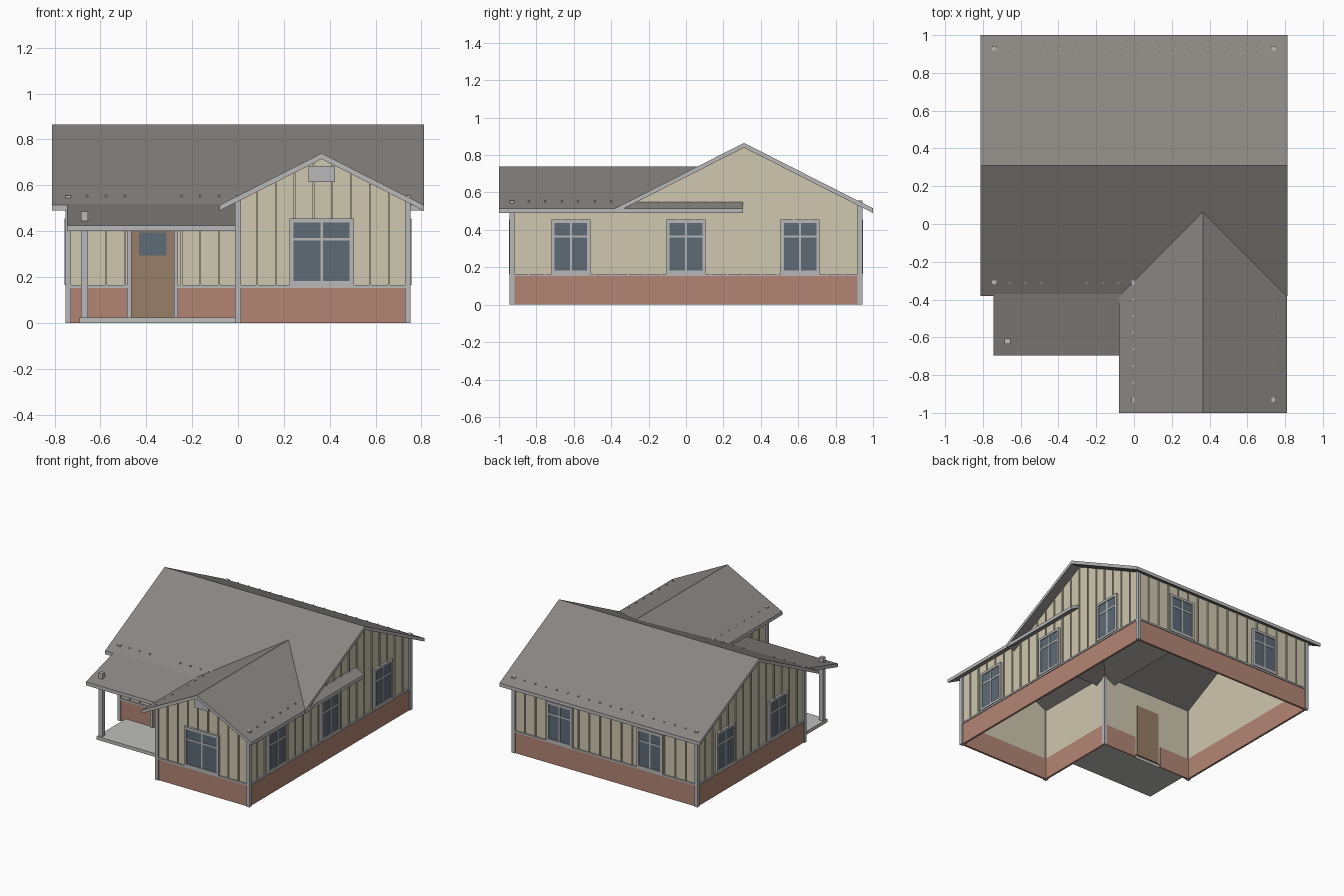
import bpy, bmesh
from mathutils import Vector

if "Cube" in bpy.data.objects:
    bpy.data.objects.remove(bpy.data.objects["Cube"])


def material(name, rgb):
    m = bpy.data.materials.new(name)
    m.diffuse_color = (*rgb, 1)
    m.use_nodes = True
    m.node_tree.nodes["Principled BSDF"].inputs["Base Color"].default_value = m.diffuse_color
    return m


CREAM = material("cream_siding", (.62, .57, .43))
BRICK = material("brick", (.45, .235, .175))
TRIM = material("trim", (.48, .48, .48))
ROOF = material("roofing", (.255, .24, .225))
GLASS = material("glass", (.11, .145, .18))
WOOD = material("door_wood", (.31, .21, .135))
STONE = material("porch_concrete", (.52, .52, .50))


def finish(name, bm, *mats):
    bmesh.ops.recalc_face_normals(bm, faces=bm.faces[:])
    me = bpy.data.meshes.new(name)
    bm.to_mesh(me)
    bm.free()
    for m in mats:
        me.materials.append(m)
    ob = bpy.data.objects.new(name, me)
    bpy.context.collection.objects.link(ob)
    return ob


def boxes(name, ranges, mat):
    """One object made of boxes, each given as (x0, x1, y0, y1, z0, z1)."""
    bm = bmesh.new()
    for x0, x1, y0, y1, z0, z1 in ranges:
        vs = bmesh.ops.create_cube(bm, size=1)["verts"]
        for v in vs:
            v.co = Vector(((x0 + x1) / 2 + v.co.x * (x1 - x0),
                           (y0 + y1) / 2 + v.co.y * (y1 - y0),
                           (z0 + z1) / 2 + v.co.z * (z1 - z0)))
    return finish(name, bm, mat)


def prism(name, profile, axis, a, b, *mats):
    """Extrude a (u, z) profile along x or y from a to b."""
    bm = bmesh.new()
    place = (lambda u, z, t: (t, u, z)) if axis == "x" else (lambda u, z, t: (u, t, z))
    ends = [[bm.verts.new(place(u, z, t)) for u, z in profile] for t in (a, b)]
    for e in ends:
        bm.faces.new(e)
    n = len(profile)
    for i in range(n):
        j = (i + 1) % n
        bm.faces.new((ends[0][i], ends[0][j], ends[1][j], ends[1][i]))
    if len(mats) > 1:                      # vertical faces take the second material
        bm.normal_update()
        for f in bm.faces:
            f.material_index = int(abs(f.normal.z) < .3)
    return finish(name, bm, *mats)


def on_wall(wall, u0, u1, z0, z1, d0, d1):
    """Box range on a wall: u along it, d outwards from its face."""
    axis, pos, out = wall
    p, q = sorted((pos + out * d0, pos + out * d1))
    return (p, q, u0, u1, z0, z1) if axis == "x" else (u0, u1, p, q, z0, z1)


def main_gable(u):
    return .84 - abs(u - .31) * .514 if u > -.31 else .535


def wing_gable(u):
    return .715 - abs(u - .365) * .514


def eave(u):
    return .556


# Walls: position, extent along the wall, top profile, batten height, brick spans
FRONT, RIGHT, LEFT = ("y", -.93, -1), ("x", .74, 1), ("x", -.74, -1)
BACK, PORCH, INNER = ("y", .93, 1), ("y", -.31, -1), ("x", 0, -1)
WALLS = {
    "wing_front": (FRONT, 0, .74, [(.74, .53), (.365, .725), (0, .53)], wing_gable, [(0, .74)]),
    "right": (RIGHT, -.93, .93, [(.93, .53), (.31, .85), (-.31, .53), (-.93, .53)], main_gable, [(-.93, .93)]),
    "left": (LEFT, -.31, .93, [(.93, .53), (.31, .85), (-.31, .53)], main_gable, [(-.31, .93)]),
    "back": (BACK, -.74, .74, [(.74, .53), (-.74, .53)], eave, [(-.74, .74)]),
    "porch": (PORCH, -.74, 0, [(0, .53), (-.74, .53)], eave, [(-.74, -.485), (-.265, 0)]),
    "wing_inner": (INNER, -.93, -.31, [(-.31, .53), (-.93, .53)], eave, [(-.93, -.31)]),
}
for name, (wall, u0, u1, top, height, spans) in WALLS.items():
    axis, pos, out = wall
    base = .02 if name == "porch" else .15
    prism(name + "_siding", [(u0, base), (u1, base)] + top, axis, pos, pos - out * .008, CREAM)
    boxes(name + "_brick_base", [on_wall(wall, a, b, 0, .155, -.01, .005) for a, b in spans], BRICK)
    boxes(name + "_brick_cap", [on_wall(wall, a, b, .153, .165, 0, .011) for a, b in spans], TRIM)
    n = round((u1 - u0) / .087)
    us = [u0 + (u1 - u0) * i / n for i in range(1, n)]
    us = [u for u in us if not (name == "porch" and -.49 < u < -.26)]
    boxes(name + "_battens", [on_wall(wall, u - .004, u + .004, .165,
          .556 if name == "right" and u < -.31 else height(u), 0, .008) for u in us], CREAM)

# Corner boards
boxes("corner_boards", [(x - .0125, x + .0125, y - .0125, y + .0125, 0, .556)
      for x, y in ((-.74, .93), (.74, .93), (.74, -.93), (0, -.93), (0, -.31), (-.74, -.31))], TRIM)


def window(name, wall, c, w, z0=.165, z1=.455):
    a, b, t, m = c - w / 2, c + w / 2, .018, .365
    bars = [(a, a + t, z0, z1), (b - t, b, z0, z1), (a, b, z0, z0 + t), (a, b, z1 - t, z1),
            (c - .006, c + .006, z0, z1), (a, b, m - .006, m + .006)]
    boxes(name + "_frame", [on_wall(wall, *r, 0, .016 if i < 4 else .013)
                            for i, r in enumerate(bars)], TRIM)
    boxes(name + "_glass", [on_wall(wall, a + .005, b - .005, z0 + .005, z1 - .005, -.004, .010)], GLASS)


# Windows
window("front_window", FRONT, .365, .28)
for i, y in enumerate((-.615, 0, .61)):
    window(f"right_window_{i + 1}", RIGHT, y, .21)
    if i:
        window(f"left_window_{i}", LEFT, y, .21)
for i, x in enumerate((-.365, .365)):
    window(f"back_window_{i + 1}", BACK, x, .21)

# Gable vent
boxes("gable_vent", [on_wall(FRONT, .308, .424, .615, .685, 0, .016)], TRIM)

# Front door
boxes("door", [on_wall(PORCH, -.465, -.28, .02, .405, -.012, .008)], WOOD)
boxes("door_glass", [on_wall(PORCH, -.432, -.312, .295, .395, 0, .012)], GLASS)
boxes("door_frame", [on_wall(PORCH, *r, 0, .016) for r in
      ((-.485, -.465, .02, .42), (-.28, -.262, .02, .42), (-.485, -.262, .405, .42))], TRIM)

# Porch floor and post
boxes("porch_floor", [(-.69, -.005, -.65, -.31, 0, .024)], STONE)
boxes("porch_post", [(-.685, -.655, -.635, -.605, .02, .485)], TRIM)


def roof(name, tops, axis, a, b, t=.025):
    prism(name, tops + [(u, z - t) for u, z in reversed(tops)], axis, a, b, ROOF, TRIM)


# Roofs
roof("main_roof", [(-.38, .515), (.31, .865), (1, .515)], "x", -.812, .812)
roof("wing_roof", [(-.08, .514), (.365, .74), (.81, .514)], "y", -1, .305)
roof("porch_roof", [(-.697, .426), (-.31, .537)], "x", -.745, 0)
